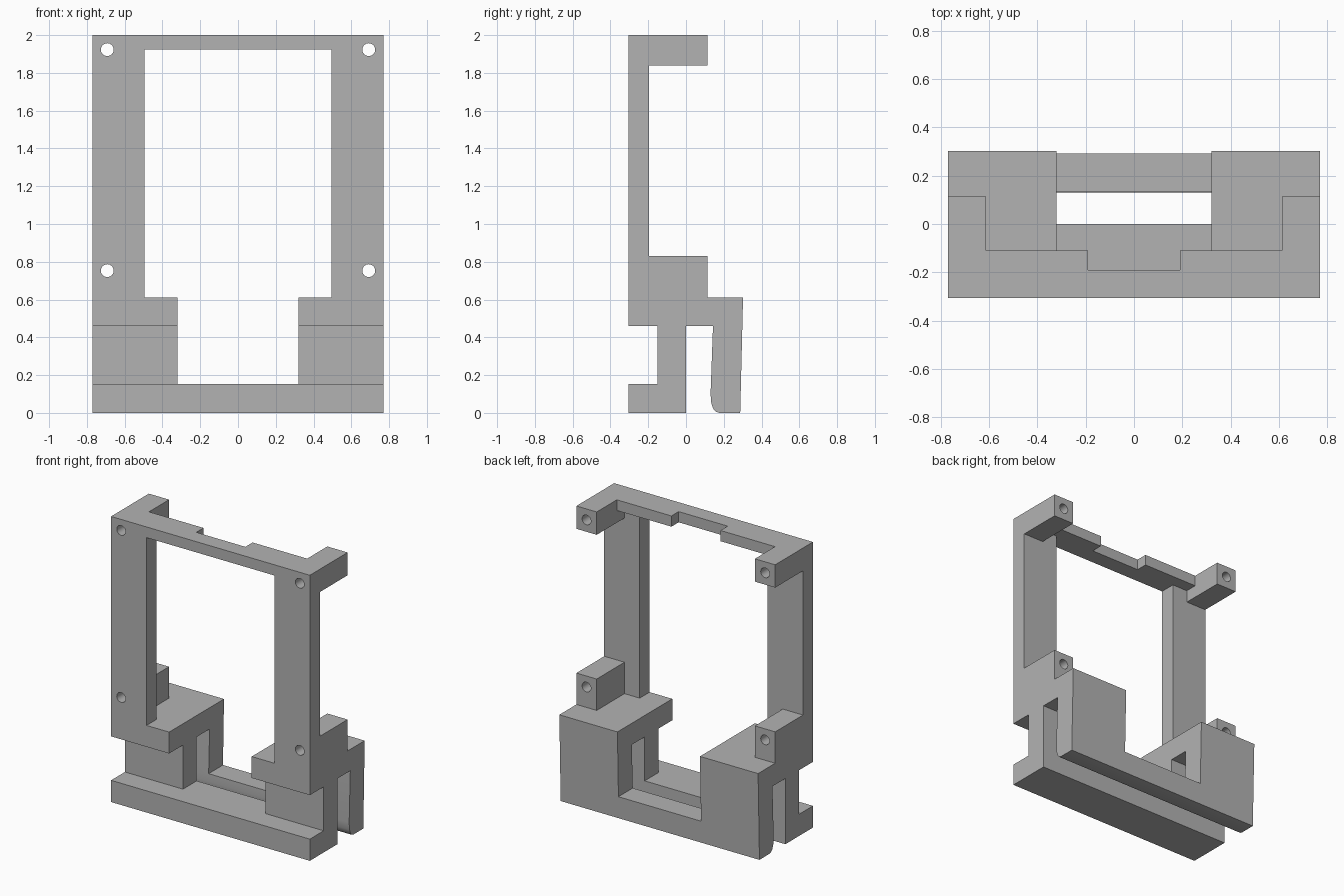
import bpy, bmesh
from math import radians

cube = bpy.data.objects.get("Cube")
if cube:
    bpy.data.objects.remove(cube, do_unlink=True)

GREY = (0.45, 0.45, 0.45, 1)
mat = bpy.data.materials.new("plain grey")
mat.use_nodes = True
mat.diffuse_color = GREY
mat.node_tree.nodes["Principled BSDF"].inputs["Base Color"].default_value = GREY

W = 0.77          # half width of the bracket


def extrude_x(name, profile, half):
    """Extrude a closed (y, z) profile across x."""
    bm = bmesh.new()
    face = bm.faces.new([bm.verts.new((-half, y, z)) for y, z in profile])
    ext = bmesh.ops.extrude_face_region(bm, geom=[face])["geom"]
    moved = [g for g in ext if isinstance(g, bmesh.types.BMVert)]
    bmesh.ops.translate(bm, vec=(2 * half, 0, 0), verts=moved)
    bmesh.ops.recalc_face_normals(bm, faces=bm.faces[:])
    mesh = bpy.data.meshes.new(name)
    bm.to_mesh(mesh)
    bm.free()
    obj = bpy.data.objects.new(name, mesh)
    bpy.context.collection.objects.link(obj)
    return obj


def cut(target, cutter):
    """Subtract the cutter from the target and throw the cutter away."""
    cutter.hide_render = True
    mod = target.modifiers.new("cut", "BOOLEAN")
    mod.operation = "DIFFERENCE"
    mod.solver = "EXACT"
    mod.object = cutter
    bpy.context.view_layer.objects.active = target
    bpy.ops.object.modifier_apply(modifier=mod.name)
    bpy.data.objects.remove(cutter, do_unlink=True)


def cut_box(target, half, y0, y1, z0, z1):
    cut(target, extrude_x("box_cutter", [(y0, z0), (y1, z0), (y1, z1), (y0, z1)], half))


# Side profile: foot rail, wall, clip slot, leaning rear leg, shoulder, post, top arm
profile = [
    (-0.305, 0), (0, 0), (0, 0.46), (0.143, 0.46),
    (0.13, 0.10), (0.134, 0.05), (0.145, 0.02), (0.158, 0.006), (0.178, 0),
    (0.287, 0), (0.302, 0.61), (0.113, 0.61), (0.113, 0.83),
    (-0.195, 0.83), (-0.195, 1.84), (0.113, 1.84), (0.113, 2),
    (-0.305, 2), (-0.305, 0.46), (-0.152, 0.46), (-0.152, 0.152), (-0.305, 0.152),
]
body = extrude_x("mounting_bracket", profile, W)

# Gap between the two shoulders, and the large window above it
cut_box(body, 0.32, -0.5, 0.5, 0.152, 0.7)
cut_box(body, 0.495, -0.5, 0.5, 0.61, 1.925)

# Clear between the corner bosses, then step and notch the top bar
cut_box(body, 0.613, -0.195, 0.5, 0.61, 1.925)
cut_box(body, 0.613, -0.11, 0.5, 1.8, 2.1)
cut_box(body, 0.19, -0.19, 0.5, 1.8, 2.1)

# Screw holes through the four bosses
for x in (-0.692, 0.692):
    for z in (0.753, 1.923):
        bpy.ops.mesh.primitive_cylinder_add(
            vertices=32, radius=0.034, depth=1, location=(x, 0, z),
            rotation=(radians(90), 0, 0))
        cut(body, bpy.context.object)

# Finish
body.data.materials.clear()
body.data.materials.append(mat)
bpy.ops.object.select_all(action="DESELECT")
body.select_set(True)
bpy.context.view_layer.objects.active = body
bpy.ops.object.shade_smooth_by_angle(angle=radians(30))
